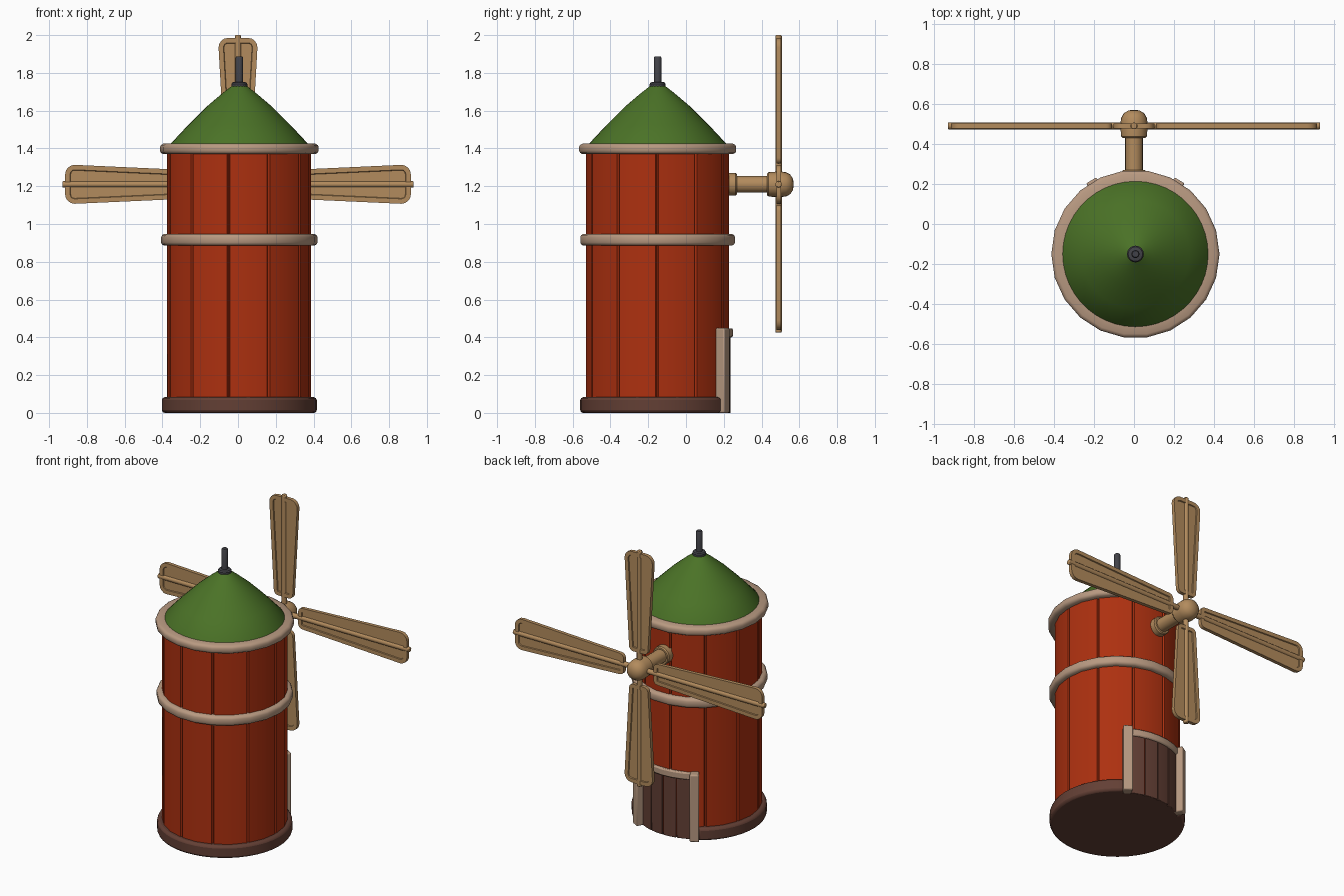
import bpy, bmesh, math
from math import sin, cos, radians, pi
from mathutils import Matrix

if "Cube" in bpy.data.objects:
    bpy.data.objects.remove(bpy.data.objects["Cube"])

CX, CY = 0.007, -0.15      # tower axis
HUB = (0, 0.49, 1.21)      # rotor centre


def material(name, rgb):
    m = bpy.data.materials.new(name)
    m.diffuse_color = (*rgb, 1)
    m.use_nodes = True
    m.node_tree.nodes["Principled BSDF"].inputs["Base Color"].default_value = m.diffuse_color
    return m


RED = material("red planks", (0.42, 0.03, 0.005))
GREEN = material("green roof", (0.07, 0.17, 0.02))
TRIM = material("pale trim", (0.48, 0.32, 0.22))
BROWN = material("dark brown", (0.125, 0.05, 0.035))
WOOD = material("sail wood", (0.45, 0.26, 0.11))
METAL = material("dark metal", (0.055, 0.055, 0.065))


def finish(bm, name, mat, loc=(0, 0, 0), rot=(0, 0, 0), bevel=0, angle=35):
    bmesh.ops.recalc_face_normals(bm, faces=bm.faces[:])
    me = bpy.data.meshes.new(name)
    bm.to_mesh(me)
    bm.free()
    me.materials.append(mat)
    ob = bpy.data.objects.new(name, me)
    bpy.context.collection.objects.link(ob)
    ob.location, ob.rotation_euler = loc, rot
    if bevel:
        b = ob.modifiers.new("bevel", 'BEVEL')
        b.width, b.segments, b.limit_method = bevel, 2, 'ANGLE'
        b.angle_limit = radians(40)
    bpy.ops.object.select_all(action='DESELECT')
    ob.select_set(True)
    bpy.context.view_layer.objects.active = ob
    bpy.ops.object.shade_smooth_by_angle(angle=radians(angle))
    return ob


def lathe(name, profile, n, mat, loc, rot=(0, 0, 0), closed=False, bevel=0, turn=0):
    """Revolve (radius, height) points; closed makes a ring, else ends are capped."""
    bm = bmesh.new()
    rows = [[bm.verts.new((r * sin(2 * pi * (i + turn) / n), r * cos(2 * pi * (i + turn) / n), z))
             for i in range(n)] for r, z in profile]
    pairs = list(zip(rows, rows[1:]))
    if closed:
        pairs.append((rows[-1], rows[0]))
    else:
        bm.faces.new(rows[0])
        bm.faces.new(rows[-1])
    for a, b in pairs:
        for i in range(n):
            j = (i + 1) % n
            bm.faces.new((a[i], a[j], b[j], b[i]))
    return finish(bm, name, mat, loc, rot, bevel)


def arc_block(name, r0, r1, a0, a1, z0, z1, n, mat, bevel=0):
    """Curved block around the tower, angles in degrees from the back (+y)."""
    bm = bmesh.new()
    rows = []
    for i in range(n + 1):
        a = radians(a0 + (a1 - a0) * i / n)
        rows.append([bm.verts.new((r * sin(a), r * cos(a), z))
                     for r, z in ((r0, z0), (r1, z0), (r1, z1), (r0, z1))])
    for a, b in zip(rows, rows[1:]):
        for i in range(4):
            j = (i + 1) % 4
            bm.faces.new((a[i], a[j], b[j], b[i]))
    bm.faces.new(rows[0])
    bm.faces.new(rows[-1])
    return finish(bm, name, mat, (CX, CY, 0), bevel=bevel)


# Tower wall: eleven planks separated by grooves
bm = bmesh.new()
ring = []
for k in range(11):
    a = 156 - 360 / 11 * k
    for da, r in ((0, 0.364), (-1.1, 0.38), (-16.36, 0.382), (-31.6, 0.38)):
        t = radians(a + da)
        ring.append(bm.verts.new((r * sin(t), r * cos(t), 0.015)))
base = bm.faces.new(ring)
ext = bmesh.ops.extrude_face_region(bm, geom=[base], use_keep_orig=True)
bmesh.ops.translate(bm, vec=(0, 0, 1.39), verts=[v for v in ext["geom"] if isinstance(v, bmesh.types.BMVert)])
finish(bm, "tower_wall", RED, (CX, CY, 0), angle=25)

# Foundation, left open where the door stands
lathe("floor", [(0.375, 0), (0.375, 0.03)], 44, BROWN, (CX, CY, 0))
arc_block("foundation", 0.35, 0.41, 34, 326, 0, 0.083, 36, BROWN, 0.015)

# Trim bands
def band(name, r0, r1, z0, z1):
    c = 0.017
    lathe(name, [(r0, z0), (r1 - c, z0), (r1 - 0.005, z0 + 0.007), (r1, z0 + c), (r1, z1 - c),
                 (r1 - 0.005, z1 - 0.007), (r1 - c, z1), (r0, z1)],
          22, TRIM, (CX, CY, 0), closed=True, turn=0.5)


band("middle_band", 0.35, 0.414, 0.885, 0.948)
band("eaves_band", 0.35, 0.42, 1.37, 1.425)

# Roof and finial
lathe("roof", [(0.374, 1.40), (0.368, 1.42), (0.27, 1.525), (0.17, 1.624), (0.085, 1.696), (0.03, 1.738)],
      44, GREEN, (CX, CY, 0))
lathe("finial", [(0.042, 1.728), (0.042, 1.742), (0.036, 1.75), (0.02, 1.753), (0.02, 1.88), (0.016, 1.887)],
      16, METAL, (CX, CY, 0))

# Door planks, posts and lintel
for k in range(4):
    a = -28 + 14 * k
    arc_block(f"door_plank_{k + 1}", 0.35, 0.386, a + 0.4, a + 13.6, 0, 0.415, 2, BROWN, 0.003)
for side, s in (("left", -1), ("right", 1)):
    arc_block(f"door_post_{side}", 0.365, 0.43, s * 27, s * 35, 0, 0.45, 1, TRIM, 0.008)
arc_block("door_lintel", 0.36, 0.398, -30, 30, 0.40, 0.448, 6, TRIM, 0.008)

# Axle, mount and hub along y
back = (-pi / 2, 0, 0)
lathe("axle_mount", [(0.06, 0.2), (0.06, 0.262), (0.054, 0.27)], 20, WOOD, (0, 0, HUB[2]), back)
lathe("axle", [(0.044, 0.2), (0.044, 0.45)], 20, WOOD, (0, 0, HUB[2]), back)
lathe("hub", [(0.058, 0.43), (0.065, 0.438), (0.068, 0.5), (0.064, 0.53), (0.052, 0.552), (0.03, 0.566), (0.008, 0.57)],
      20, WOOD, (0, 0, HUB[2]), back)


def sail(name, length, turn):
    """Rounded tapered frame with recessed panels, plus a spar through its middle."""
    bm = bmesh.new()
    outline = []
    for u, w, rad, start in ((length - 0.015, 0.103, 0.05, 0), (0.11, 0.07, 0.03, 90)):
        s = 1 if start == 0 else -1
        for i in range(5):
            t = radians(start + i * 22.5)
            outline.append((u - s * rad + rad * cos(t), w - rad + rad * sin(t)))
    outline += [(u, -w) for u, w in reversed(outline)]
    f = bm.faces.new([bm.verts.new((u, -0.012, w)) for u, w in outline])
    ext = bmesh.ops.extrude_face_region(bm, geom=[f], use_keep_orig=True)
    bmesh.ops.translate(bm, vec=(0, 0.024, 0), verts=[v for v in ext["geom"] if isinstance(v, bmesh.types.BMVert)])
    bmesh.ops.recalc_face_normals(bm, faces=bm.faces[:])
    flats = [f for f in bm.faces if len(f.verts) > 4]
    bmesh.ops.inset_individual(bm, faces=flats, thickness=0.026)
    bmesh.ops.inset_individual(bm, faces=flats, thickness=0.003, depth=-0.006)
    finish(bm, name, WOOD, HUB, (0, turn, 0))
    bm = bmesh.new()
    bmesh.ops.create_cone(bm, cap_ends=True, segments=12, radius1=0.017, radius2=0.017, depth=length,
                          matrix=Matrix.Translation((length / 2, 0, 0)) @ Matrix.Rotation(pi / 2, 4, 'Y'))
    finish(bm, name + "_spar", WOOD, HUB, (0, turn, 0), bevel=0.005)


# Four sails, the upright pair shorter
for k, (name, length) in enumerate((("sail_right", 0.93), ("sail_lower", 0.785),
                                    ("sail_left", 0.93), ("sail_upper", 0.79))):
    sail(name, length, k * pi / 2)
